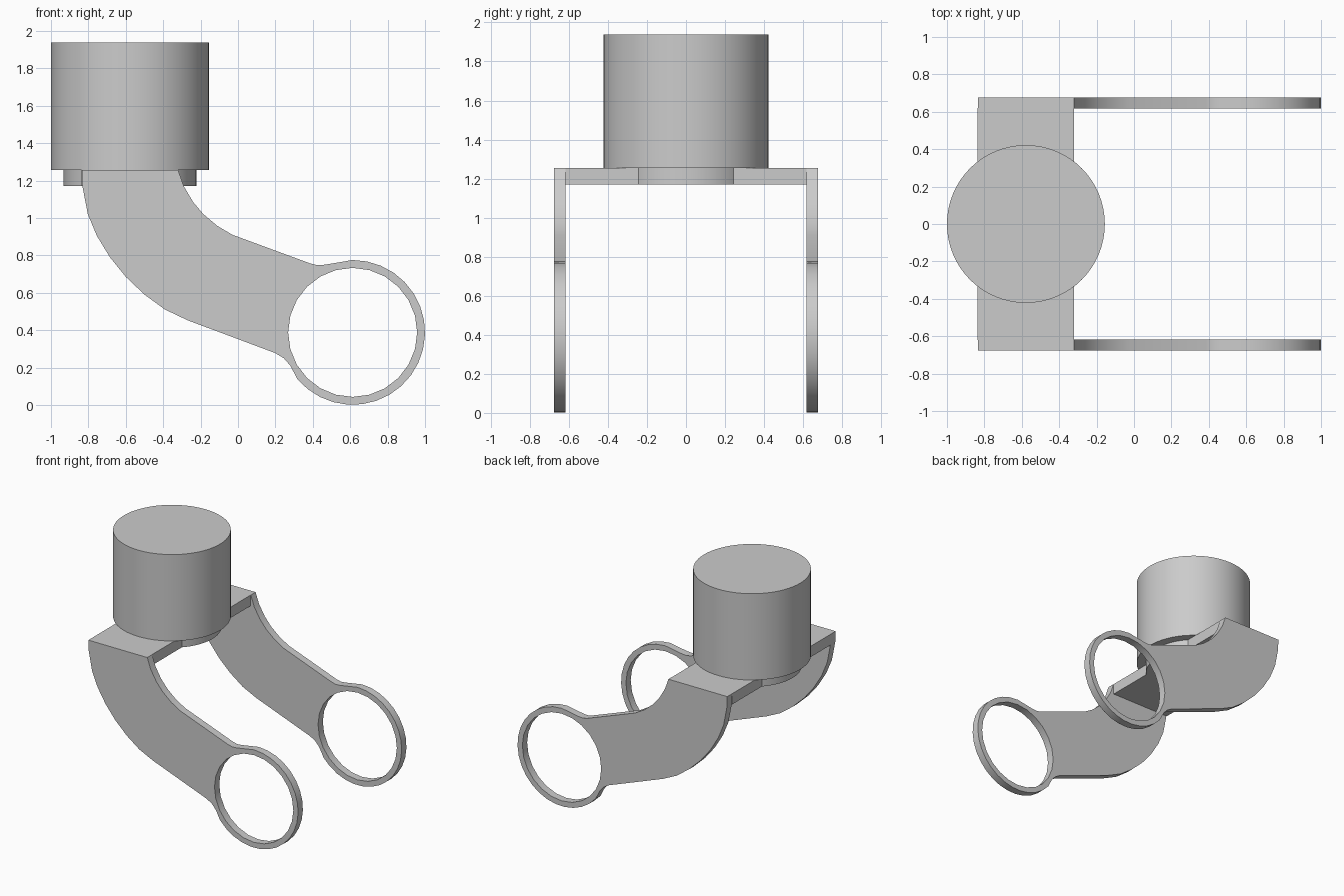
import bpy
from math import cos, sin, radians, pi

cube = bpy.data.objects.get("Cube")
if cube:
    bpy.data.objects.remove(cube, do_unlink=True)

grey = bpy.data.materials.new("plain grey")
grey.use_nodes = True
COLOUR = (0.6, 0.6, 0.6, 1)
grey.diffuse_color = COLOUR
grey.node_tree.nodes["Principled BSDF"].inputs["Base Color"].default_value = COLOUR

POST_X = -0.578
RING_X, RING_Z = 0.613, 0.388


def finish(obj, name, smooth=True):
    obj.name = name
    obj.data.materials.clear()
    obj.data.materials.append(grey)
    bpy.ops.object.select_all(action='DESELECT')
    obj.select_set(True)
    bpy.context.view_layer.objects.active = obj
    if smooth:
        bpy.ops.object.shade_smooth_by_angle(angle=radians(30))


def cylinder(name, radius, low, high):
    bpy.ops.mesh.primitive_cylinder_add(
        vertices=64, radius=radius, depth=high - low,
        location=(POST_X, 0, (low + high) / 2))
    finish(bpy.context.object, name)


def arc(radius, start, end, steps):
    angles = [radians(start + (end - start) * i / steps) for i in range(steps + 1)]
    return [(RING_X + radius * cos(a), RING_Z + radius * sin(a)) for a in angles]


# Side profile: curved arm flowing into a ring with a round hole
outer_bend = [(-0.835, 1.255), (-0.832, 1.17), (-0.803, 1.02), (-0.755, 0.905),
              (-0.685, 0.79), (-0.6, 0.685), (-0.5, 0.59), (-0.39, 0.51),
              (-0.27, 0.453), (0.2, 0.277), (0.245, 0.25), (0.28, 0.21)]
inner_bend = [(0.465, 0.75), (0.425, 0.747), (0.385, 0.757), (-0.03, 0.91),
              (-0.11, 0.957), (-0.185, 1.02), (-0.24, 1.085), (-0.29, 1.17),
              (-0.32, 1.255)]
outline = outer_bend + arc(0.387, 220, 450, 20) + inner_bend
hole = arc(0.345, 0, 345, 23)


def arm(name, y):
    curve = bpy.data.curves.new(name, 'CURVE')
    curve.dimensions = '2D'
    curve.fill_mode = 'BOTH'
    curve.extrude = 0.03
    for points in (outline, hole):
        spline = curve.splines.new('POLY')
        spline.points.add(len(points) - 1)
        for point, (x, z) in zip(spline.points, points):
            point.co = (x, z, 0, 1)
        spline.use_cyclic_u = True
    obj = bpy.data.objects.new(name, curve)
    bpy.context.collection.objects.link(obj)
    obj.rotation_euler.x = pi / 2
    obj.location.y = y
    bpy.ops.object.select_all(action='DESELECT')
    obj.select_set(True)
    bpy.context.view_layer.objects.active = obj
    bpy.ops.object.convert(target='MESH')
    finish(bpy.context.object, name)


# Upright post and the collar beneath it
cylinder("post", 0.422, 1.255, 1.938)
cylinder("collar", 0.355, 1.17, 1.256)

# Crossbar joining the two arms
bpy.ops.mesh.primitive_cube_add(size=1, location=(POST_X, 0, 1.2125))
bar = bpy.context.object
bar.scale = (0.515, 1.24, 0.085)
finish(bar, "crossbar", smooth=False)

# Pair of ringed arms
arm("front_arm", -0.647)
arm("back_arm", 0.647)
